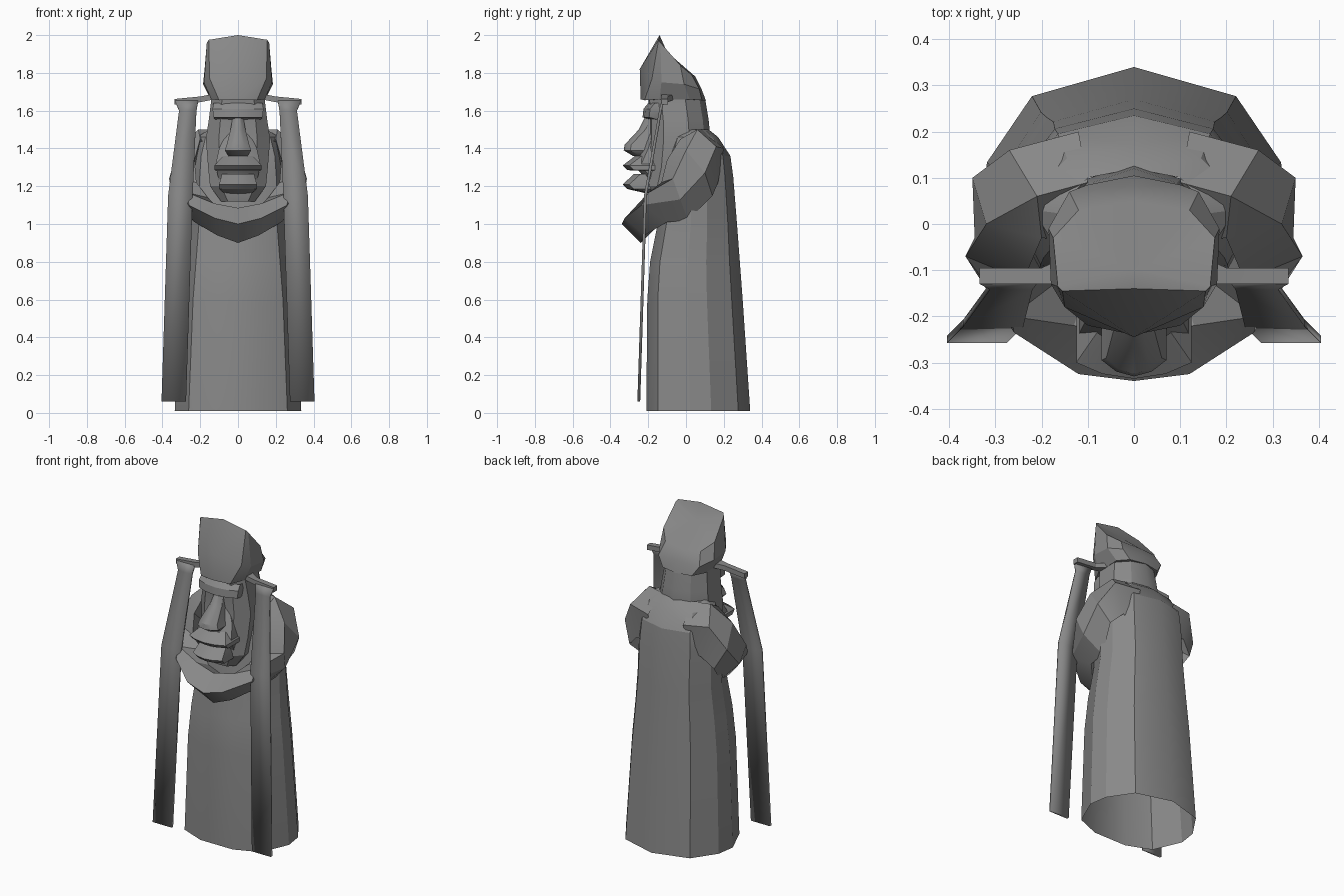
import bpy
import bmesh
import math

cube = bpy.data.objects.get("Cube")
if cube:
    bpy.data.objects.remove(cube, do_unlink=True)

# One stone colour for the whole figure
stone = bpy.data.materials.new("stone grey")
stone.use_nodes = True
colour = (.25, .25, .25, 1)
stone.diffuse_color = colour
stone.node_tree.nodes["Principled BSDF"].inputs["Base Color"].default_value = colour


def skin(name, rings, closed=False, cap=False, thickness=0, angle=22):
    """Join rings of points into a surface for the left half and mirror it."""
    mesh = bpy.data.meshes.new(name)
    bm = bmesh.new()
    loops = [[bm.verts.new(point) for point in ring] for ring in rings]
    count = len(loops[0])
    for lower, upper in zip(loops, loops[1:]):
        for i in range(count if closed else count - 1):
            j = (i + 1) % count
            bm.faces.new((lower[i], lower[j], upper[j], upper[i]))
    if cap:
        bm.faces.new(loops[0])
        bm.faces.new(loops[-1])
    bmesh.ops.remove_doubles(bm, verts=bm.verts, dist=.0005)
    bmesh.ops.recalc_face_normals(bm, faces=bm.faces)
    bm.to_mesh(mesh)
    bm.free()
    mesh.materials.append(stone)
    part = bpy.data.objects.new(name, mesh)
    bpy.context.collection.objects.link(part)
    if thickness:
        solid = part.modifiers.new("thickness", "SOLIDIFY")
        solid.thickness = thickness
        solid.offset = 0
    mirror = part.modifiers.new("mirror", "MIRROR")
    mirror.use_clip = True
    bpy.ops.object.select_all(action="DESELECT")
    part.select_set(True)
    bpy.context.view_layer.objects.active = part
    bpy.ops.object.shade_smooth_by_angle(angle=math.radians(angle))
    return part


def column(name, outline, levels):
    """Scale a unit half outline to each level: height, half width, front, back."""
    rings = []
    for z, width, front, back in levels:
        middle, depth = (front + back) / 2, (back - front) / 2
        rings.append([(x * width, middle + y * depth, z) for x, y in outline])
    return skin(name, rings)


def feature(name, rows, root=-.12, taper=.035):
    """Face feature standing out from the head; rows: height, half width, front."""
    rings = []
    for z, width, front in rows:
        rings.append([(0, front, z), (width * .55, front + taper * .3, z),
                      (width, min(front + taper, root), z), (width, root, z)])
    return skin(name, rings, angle=30)


# Long robe, open at the hem
column("robe",
       [(0, -1), (.33, -1), (.78, -.78), (1, -.16), (.95, .25), (.66, .77), (0, 1)],
       [(.01, .335, -.21, .34), (.6, .305, -.205, .3), (.8, .285, -.19, .285),
        (1, .265, -.15, .27), (1.25, .26, -.13, .25), (1.36, .25, -.11, .235),
        (1.46, .22, -.07, .17), (1.5, .15, -.05, .12)])

# Sleeves from shoulder to elbow, meeting in front: top, outer, bottom, inner
skin("sleeves", [
    [(.1, .09, 1.5), (.12, .2, 1.4), (.12, .14, 1.2), (.12, -.04, 1.36)],
    [(.21, .06, 1.5), (.27, .16, 1.41), (.22, .17, 1.22), (.2, -.03, 1.45)],
    [(.32, 0, 1.39), (.35, .1, 1.27), (.29, .14, 1.15), (.23, -.1, 1.34)],
    [(.365, -.07, 1.24), (.345, -.03, 1.13), (.24, .01, 1.02), (.22, -.13, 1.22)],
    [(.265, -.2, 1.165), (.26, -.235, 1.1), (.23, -.1, 1.01), (.16, -.12, 1.14)],
    [(.13, -.22, 1.11), (.12, -.325, 1.03), (.11, -.22, .94), (.1, -.12, 1.06)],
    [(0, -.24, 1.085), (0, -.34, 1), (0, -.24, .9), (0, -.12, 1.02)],
], closed=True, angle=28)

# Head with a flat neck behind
column("head",
       [(0, -1), (.6, -.96), (1, -.55), (1, .3), (.6, .8), (0, 1)],
       [(1.67, .14, -.2, .1), (1.55, .155, -.19, .12), (1.45, .17, -.19, .13),
        (1.3, .158, -.2, .11), (1.2, .148, -.21, .05), (1.12, .09, -.19, 0)])

# Face features
feature("brow", [(1.64, .13, -.2), (1.61, .135, -.225), (1.565, .13, -.23),
                 (1.55, .12, -.18)])
feature("nose", [(1.58, .025, -.21), (1.5, .04, -.25), (1.42, .06, -.325),
                 (1.39, .07, -.33), (1.36, .05, -.28), (1.355, .04, -.2)])
feature("muzzle", [(1.5, .05, -.2), (1.4, .1, -.235), (1.31, .12, -.275),
                   (1.27, .11, -.24), (1.22, .1, -.22)])
feature("moustache", [(1.36, .08, -.27), (1.31, .125, -.335), (1.285, .125, -.31),
                      (1.28, .1, -.2)])
feature("chin", [(1.26, .085, -.2), (1.265, .085, -.275), (1.21, .1, -.335),
                 (1.185, .1, -.31), (1.16, .07, -.2)])

# Hat with a crest across the front and a long slope behind
skin("hat", [
    [(0, -.06, 1.66)] * 6,
    [(0, -.24, 1.66), (.1, -.22, 1.655), (.14, -.14, 1.66), (.145, .02, 1.66),
     (.1, .085, 1.655), (0, .105, 1.655)],
    [(0, -.245, 1.82), (.15, -.18, 1.77), (.18, -.13, 1.75), (.185, -.01, 1.74),
     (.14, .07, 1.715), (0, .08, 1.72)],
    [(0, -.14, 2), (.155, -.145, 1.975), (.165, -.135, 1.96), (.175, -.03, 1.84),
     (.12, .03, 1.79), (0, .05, 1.78)],
    [(0, -.1, 1.91)] * 6,
])

# Bars that carry the hanging bands
skin("band_bars", [
    [(x, -.13, z), (x, back, z), (x, back, z + .03), (x, -.13, z + .03)]
    for x, back, z in [(.1, -.05, 1.665), (.2, -.095, 1.645), (.335, -.095, 1.632)]
], closed=True, cap=True)

# Long flat bands hanging in front of each shoulder
skin("hanging_bands", [
    [(inner, y, z), (outer, y, z)]
    for z, inner, outer, y in [(1.655, .21, .335, -.122), (1.6, .22, .312, -.135),
                               (1.15, .24, .37, -.215), (.06, .275, .405, -.25)]
], thickness=.015)
